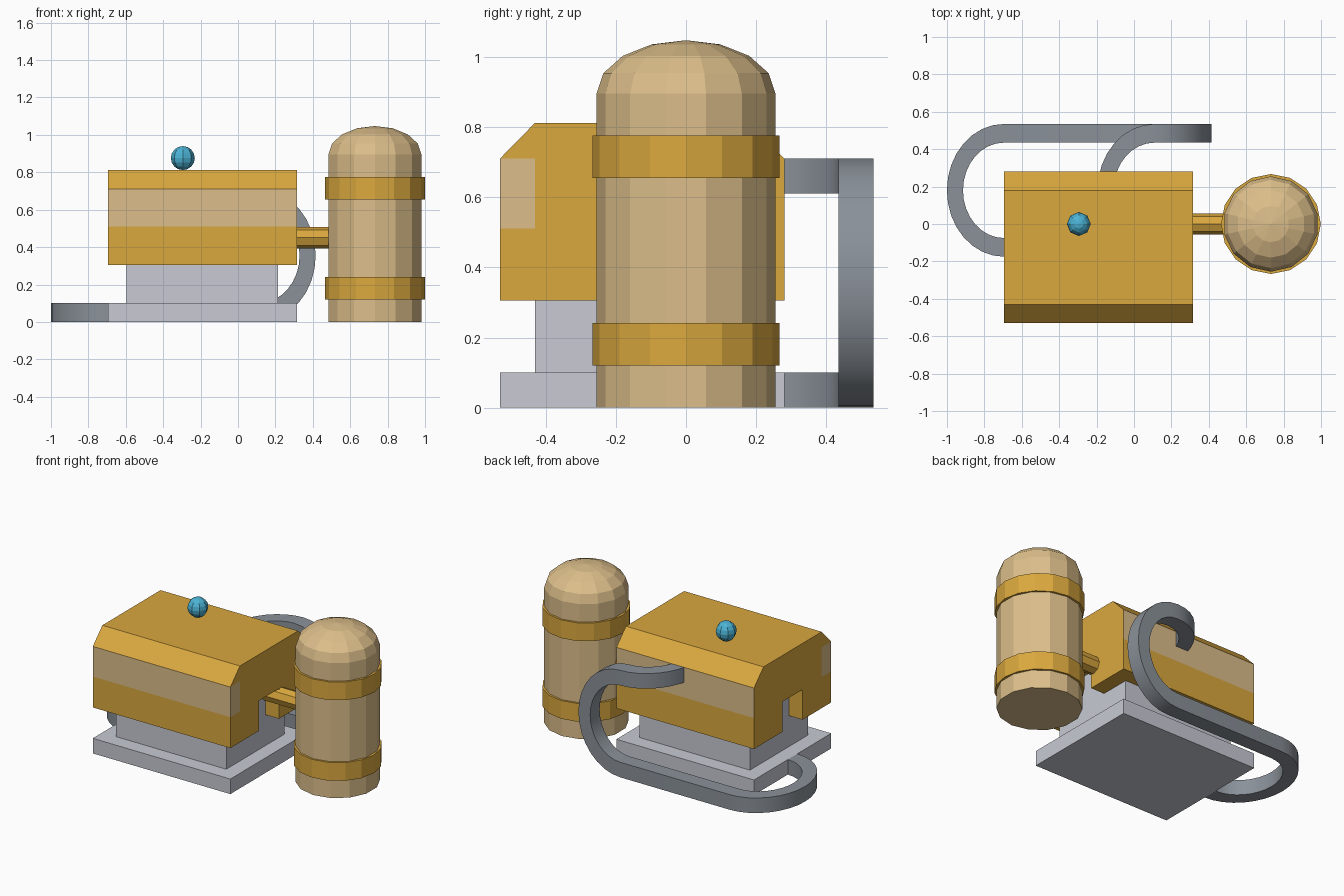
import bpy, bmesh
from math import sin, cos, pi, radians
from mathutils import Matrix, Vector

if "Cube" in bpy.data.objects:
    bpy.data.objects.remove(bpy.data.objects["Cube"], do_unlink=True)


def material(name, *rgb):
    # 8-bit display colour to linear
    lin = [((c / 255 + 0.055) / 1.055) ** 2.4 for c in rgb] + [1]
    m = bpy.data.materials.new(name)
    m.use_nodes = True
    m.diffuse_color = lin
    m.node_tree.nodes["Principled BSDF"].inputs["Base Color"].default_value = lin
    return m


GOLD = material("gold", 218, 168, 62)
TAN = material("tan", 220, 190, 138)
LIGHT = material("light_grey", 200, 202, 212)
DARK = material("hose_grey", 138, 145, 153)
BLUE = material("blue", 75, 178, 212)


def finish(name, bm, *mats):
    bmesh.ops.recalc_face_normals(bm, faces=bm.faces)
    mesh = bpy.data.meshes.new(name)
    bm.to_mesh(mesh)
    bm.free()
    for m in mats:
        mesh.materials.append(m)
    obj = bpy.data.objects.new(name, mesh)
    bpy.context.collection.objects.link(obj)
    return obj


def box(name, lo, hi, mat):
    lo, hi = Vector(lo), Vector(hi)
    bm = bmesh.new()
    m = Matrix.Translation((lo + hi) / 2) @ Matrix.Diagonal((*(hi - lo), 1))
    bmesh.ops.create_cube(bm, size=1, matrix=m)
    return finish(name, bm, mat)


def skin(name, rings, mat):
    # Join equal closed rings of points into a capped solid
    bm = bmesh.new()
    rows = [[bm.verts.new(p) for p in r] for r in rings]
    n = len(rows[0])
    for a, b in zip(rows, rows[1:]):
        for i in range(n):
            j = (i + 1) % n
            bm.faces.new((a[i], a[j], b[j], b[i]))
    bm.faces.new(rows[0])
    bm.faces.new(rows[-1])
    bmesh.ops.remove_doubles(bm, verts=bm.verts, dist=1e-4)
    return finish(name, bm, mat)


def circle(r, z, n):
    return [(TANK_X + r * sin(2 * pi * i / n), r * cos(2 * pi * i / n), z)
            for i in range(n)]


# Shared extents
X0, X1, Y0, Y1, T = -0.695, 0.315, -0.53, 0.28, 0.1
TANK_X = 0.732

# Base plate and pedestal
box("base_plate", (X0, Y0, 0), (X1, Y1, T), LIGHT)
box("pedestal", (X0 + T, Y0 + T, T), (X1 - T, Y1 - T, 0.55), LIGHT)

# Housing: chamfered block with painted side bands
bm = bmesh.new()
outline = [(Y0, 0.305), (Y1, 0.305), (Y1, 0.71), (Y1 - T, 0.812),
           (Y0 + T, 0.812), (Y0, 0.71)]
face = bm.faces.new([bm.verts.new((X0, y, z)) for y, z in outline])
ext = bmesh.ops.extrude_face_region(bm, geom=[face], use_keep_orig=True)
moved = [v for v in ext["geom"] if isinstance(v, bmesh.types.BMVert)]
bmesh.ops.translate(bm, verts=moved, vec=(X1 - X0, 0, 0))
for co, no in (((0, 0, 0.51), (0, 0, 1)), ((0, 0, 0.71), (0, 0, 1)),
               ((0, Y0 + T, 0), (0, 1, 0))):
    bmesh.ops.bisect_plane(bm, geom=bm.verts[:] + bm.edges[:] + bm.faces[:],
                           plane_co=co, plane_no=no)
for f in bm.faces:
    c = f.calc_center_median()
    if 0.51 < c.z < 0.7099 and (c.y < Y0 + T or c.y > Y1 - 0.01):
        f.material_index = 1
housing = finish("housing", bm, GOLD, TAN)

# Slots in both end walls
for x in (X0, X1):
    cutter = box("slot_cutter", (x - 0.11, -0.23, 0.2), (x + 0.11, -0.02, 0.505), GOLD)
    cutter.hide_render = True
    mod = housing.modifiers.new("slot", "BOOLEAN")
    mod.operation = "DIFFERENCE"
    mod.solver = "EXACT"
    mod.object = cutter
    bpy.context.view_layer.objects.active = housing
    bpy.ops.object.modifier_apply(modifier=mod.name)
    bpy.data.objects.remove(cutter, do_unlink=True)

# Signal bead on the roof
bm = bmesh.new()
bmesh.ops.create_uvsphere(bm, u_segments=8, v_segments=8, radius=0.064,
                          matrix=Matrix.Translation((-0.295, 0, 0.876)))
finish("roof_bead", bm, BLUE)

# Tank with a flattened dome, and two hoops
dome = [circle(0.255 * cos(a), 0.895 + 0.152 * sin(a), 14)
        for a in (radians(22.5 * i) for i in range(4))]
tip = circle(0.002, 1.047, 14)
skin("tank", [circle(0.255, 0, 14)] + dome + [tip], TAN)
for name, z in (("lower_hoop", 0.12), ("upper_hoop", 0.655)):
    skin(name, [circle(0.267, z, 16), circle(0.267, z + 0.121, 16)], GOLD)

# Connecting rod
rod = [[(x, 0.057 * sin(pi * i / 4), 0.45 + 0.057 * cos(pi * i / 4)) for i in range(8)]
       for x in (X1 - T, 0.52)]
skin("connecting_rod", rod, GOLD)

# Square hose: flat bend, straight run, upright bend, flat return into the housing
R, H, SQUASH, CY, BEND_X = 0.305, 0.05, 0.86, 0.18, 0.11
CORNERS = ((1, -1), (1, 1), (-1, 1), (-1, -1))
STEPS = 16


def flat(cx, cz, a, flip=1):
    return [(cx - SQUASH * (R + H * s) * sin(a), CY - (R + H * s) * cos(a),
             cz + flip * H * t) for s, t in CORNERS]


def upright(a):
    return [(BEND_X + SQUASH * (R - H * t) * sin(a), CY + R + H * s,
             R + H - (R - H * t) * cos(a)) for s, t in CORNERS]


angles = [pi * i / STEPS for i in range(STEPS + 1)]
path = [flat(X0, H, a) for a in angles]
path += [upright(a) for a in angles]
path += [flat(BEND_X, 2 * R + H, a, -1) for a in reversed(angles[STEPS // 2:-1])]
hose = skin("hose", path, DARK)
bpy.ops.object.select_all(action="DESELECT")
hose.select_set(True)
bpy.context.view_layer.objects.active = hose
bpy.ops.object.shade_smooth_by_angle(angle=radians(30))
